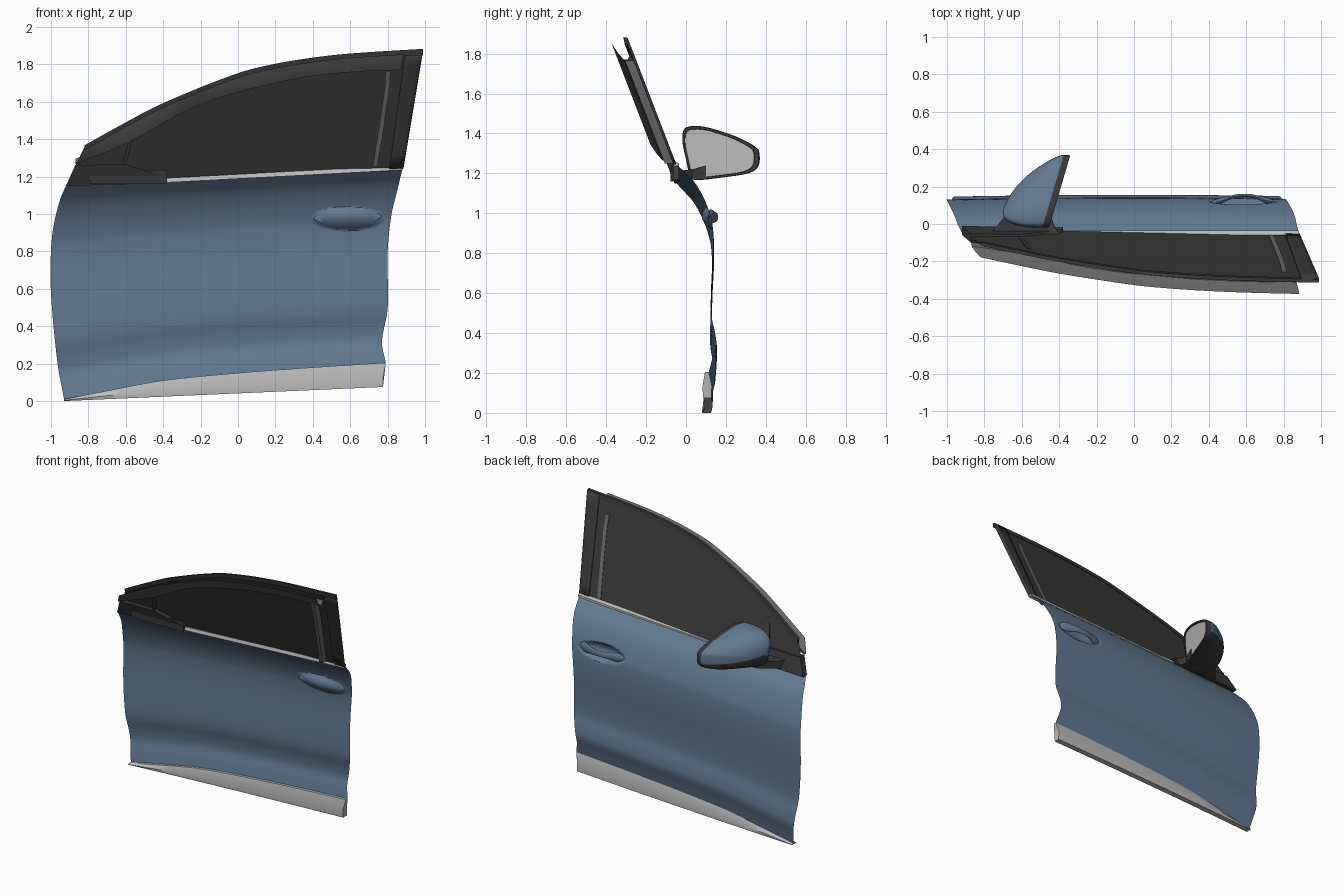
import bpy, bmesh
from math import sin, cos, pi, sqrt

if "Cube" in bpy.data.objects:
    bpy.data.objects.remove(bpy.data.objects["Cube"])


def material(name, rgb):
    m = bpy.data.materials.new(name)
    m.diffuse_color = (*rgb, 1)
    m.use_nodes = True
    m.node_tree.nodes["Principled BSDF"].inputs["Base Color"].default_value = m.diffuse_color
    return m


BLUE = material("blue_paint", (0.12, 0.19, 0.28))
DARK = material("dark_trim", (0.04, 0.04, 0.04))
MID = material("frame_grey", (0.14, 0.14, 0.14))
CHROME = material("light_trim", (0.5, 0.5, 0.5))


def curve(pts):
    """Smooth function through (position, value) points."""
    n = len(pts)
    m = []
    for i in range(n):
        a, b = pts[max(i - 1, 0)], pts[min(i + 1, n - 1)]
        m.append((b[1] - a[1]) / (b[0] - a[0]))

    def f(x):
        x = min(max(x, pts[0][0]), pts[-1][0])
        i = 0
        while i < n - 2 and x > pts[i + 1][0]:
            i += 1
        (x0, y0), (x1, y1) = pts[i], pts[i + 1]
        h = x1 - x0
        t = (x - x0) / h
        return ((2*t**3 - 3*t*t + 1) * y0 + (t**3 - 2*t*t + t) * h * m[i]
                + (3*t*t - 2*t**3) * y1 + (t**3 - t*t) * h * m[i + 1])
    return f


def loft(name, rings, mats, closed=False, caps=False, pick=None, angle=35):
    """Skin a list of equal-length point rings."""
    bm = bmesh.new()
    vs = [[bm.verts.new(p) for p in r] for r in rings]
    n = len(rings[0])
    for i in range(len(rings) - 1):
        for j in range(n if closed else n - 1):
            k = (j + 1) % n
            f = bm.faces.new((vs[i][j], vs[i][k], vs[i + 1][k], vs[i + 1][j]))
            f.material_index = pick(i, j) if pick else 0
    if caps:
        bm.faces.new(vs[0])
        bm.faces.new(vs[-1])
    bmesh.ops.recalc_face_normals(bm, faces=bm.faces)
    me = bpy.data.meshes.new(name)
    bm.to_mesh(me)
    bm.free()
    for m in mats:
        me.materials.append(m)
    ob = bpy.data.objects.new(name, me)
    bpy.context.collection.objects.link(ob)
    bpy.ops.object.select_all(action='DESELECT')
    ob.select_set(True)
    bpy.context.view_layer.objects.active = ob
    bpy.ops.object.shade_smooth_by_angle(angle=angle * pi / 180)
    return ob


def steps(n, a=0.0, b=1.0):
    return [a + (b - a) * i / n for i in range(n + 1)]


def plane_y(z):
    return -0.05 - 0.385 * (z - 1.22)


def belt(x):
    return 1.15 + (x + 0.92) * 0.0528


# Door skin: edge curves, bottom line and vertical section
left = curve([(0, -.93), (.17, -.965), (.5, -1), (.7, -1), (.82, -.985), (.94, -.95), (1, -.92)])
right = curve([(0, .79), (.11, .77), (.28, .8), (.57, .8), (.76, .82), (.88, .85), (1, .88)])
bottom = curve([(-.93, .01), (-.7, .055), (-.4, .11), (0, .15), (.4, .18), (.79, .205)])
section = curve([(0, .115), (.06, .13), (.13, .149), (.19, .145), (.28, .126), (.4, .126), (.6, .135),
                 (.72, .13), (.78, .115), (.85, .085), (.92, .04), (.97, -.012), (1, -.045)])


def skin(u, v):
    x = left(v) + (right(v) - left(v)) * u
    z = bottom(x) + (belt(x) - bottom(x)) * v
    y = section(v) + 0.01 * (1 - x * x) - 0.004
    e = ((x - .585) / .19) ** 2 + ((z - .975) / .062) ** 2
    if e < 1:
        y -= 0.045 * (1 - e)  # handle recess
    return x, y, z


loft("door_skin", [[skin(u, v) for v in steps(120)] for u in steps(140)], [BLUE])

# Lower sill trim
sill = []
for u in steps(40):
    x, y, t = skin(u, 0)
    b = 0.075 * u
    x2 = x - 0.015 * u
    h = t - b
    sill.append([(x, y, t), (x2, y + .015, b + h * .45), (x2, y + .012, b), (x2, y - .028, b),
                 (x2, y - .033, b + h * .4), (x, y - .02, t)])
loft("sill_trim", sill, [CHROME], True, True)

# Belt moulding
loft("belt_moulding", [[(x, -.052 + dy, belt(x) + dz) for dy, dz in
                        ((.018, -.008), (.018, .006), (-.006, .014), (-.012, -.01))]
                       for x in steps(20, -.4, .882)], [CHROME], True, True)

# Window glass up to the roof line
roof = curve([(-.82, 1.365), (-.6, 1.487), (-.4, 1.59), (0, 1.75), (.2, 1.8), (.4, 1.833), (.6, 1.855), (.99, 1.88)])


def sheet(x0, x1, t0, t1, off, n=50):
    rows = []
    for u in steps(n):
        xb, xt = x0 + (x1 - x0) * u, t0 + (t1 - t0) * u
        zb, zt = belt(xb), roof(xt) - .004
        rows.append([(xb + (xt - xb) * v, plane_y(zb + (zt - zb) * v) + off, zb + (zt - zb) * v)
                     for v in steps(8)])
    return rows


loft("window_glass", sheet(-.92, .81, -.82, .895, 0), [DARK])


def slab(name, rows, depth, mat):
    ob = loft(name, rows, [mat])
    md = ob.modifiers.new("thickness", 'SOLIDIFY')
    md.thickness, md.offset = depth, 0
    return ob


slab("pillar_cover", sheet(.81, .885, .895, .99, .004, 4), .014, DARK)

# Outer roof seal
loft("roof_seal", [[(x, plane_y(roof(x)) + dy, roof(x) + dz) for dy, dz in
                    ((.016, -.03), (.008, .001), (-.01, .003), (-.004, -.03))]
                   for x in steps(60, -.82, .99)], [DARK], True, True)

# Inner window channel: U section hanging behind the glass
opening = curve([(-.87, 1.265), (-.58, 1.385), (-.2, 1.585), (.28, 1.717), (.6, 1.758), (.87, 1.77)])
channel = []
for u in steps(70):
    xo, xl = -.87 + 1.74 * u, -.82 + 1.705 * u
    zo, zl = opening(xo), roof(xl) - .02
    yo, yl = plane_y(zo) - .05, plane_y(zl) - .08
    channel.append([(xl, yl, zl), (xl * .4 + xo * .6, yl * .4 + yo * .6 - .004, zl * .4 + zo * .6),
                    (xo, yo, zo), (xo, yo + .02, zo), (xo, plane_y(zo + .03) - .004, zo + .03)])
loft("window_channel", channel, [MID])


def bar(name, pts, w, depth, mat):
    loft(name, [[(x + dx, plane_y(z) + dy, z) for dx, dy in ((-w, -depth), (w, -depth), (w, .004), (-w, .004))]
                for x, z in pts], [mat], True, True)


# Rear window run and front quarter divider
bar("rear_window_run", [(.732, 1.25), (.765, 1.45), (.798, 1.68), (.802, 1.765)], .013, .045, MID)
bar("quarter_divider", [(-.615, 1.25), (-.572, 1.4), (-.56, 1.44)], .01, .02, DARK)

# Sail panel at the foot of the front pillar
sail = [(-.92, 1.15), (-.87, 1.262), (-.6, 1.265), (-.38, 1.2), (-.38, 1.165)]
loft("sail_panel", [[(x, plane_y(z) + d, z) for x, z in sail] for d in (-.035, .012)], [DARK], True, True)

# Mirror foot
foot = [(-.078, -.79, -.38, 1.16, 1.235), (-.02, -.74, -.42, 1.163, 1.215),
        (.03, -.7, -.44, 1.17, 1.22), (.1, -.64, -.42, 1.18, 1.24)]
loft("mirror_foot", [[(a, y, c), (b, y, c), (b, y, d), (a, y, d)] for y, a, b, c, d in foot],
     [DARK], True, True)

# Mirror housing: one outline domed forward from the rear rim
ctrl = [(-.018, 1.36), (-.01, 1.42), (.03, 1.437), (.11, 1.43), (.25, 1.385), (.345, 1.335), (.368, 1.3),
        (.362, 1.235), (.31, 1.2), (.17, 1.178), (.05, 1.167), (.02, 1.19), (.0, 1.27)]
k = list(range(-2, len(ctrl) + 3))
oy = curve([(i, ctrl[i % 13][0]) for i in k])
oz = curve([(i, ctrl[i % 13][1]) for i in k])
outline = [(oy(13 * i / 78), oz(13 * i / 78)) for i in range(78)]
CY, CZ = .11, 1.29


def mirror_ring(s, t=0.0, dx=0.0):
    ring = []
    for y, z in outline:
        y, z = CY + (y - CY) * s, CZ + (z - CZ) * s
        d = .24 * sqrt(max(0, 1 - ((y + .03) / .41) ** 2)) + .01
        ring.append((-.458 + (y + .03) * .295 + dx - d * t, y, z))
    return ring


rings = [mirror_ring(.88, 0, -.014), mirror_ring(.9, 0, 0), mirror_ring(.98, 0, 0), mirror_ring(1, 0, -.01),
         mirror_ring(1, 0, -.035)]
for i in range(1, 15):
    t = sin(i / 14 * pi / 2)
    rings.append(mirror_ring(max(.01, (1 - t ** 2.6) ** (1 / 2.6)), t, -.035))
loft("mirror_housing", rings, [BLUE, DARK], True,
     pick=lambda i, j: 1 if i < 4 or outline[j][1] < 1.245 else 0, angle=50)
loft("mirror_glass", [mirror_ring(.9, 0, -.008), mirror_ring(.005, 0, -.008)], [CHROME], True)

# Door handle grip bridging the recess
hy = curve([(-1, .112), (-.7, .122), (-.3, .146), (0, .152), (.3, .148), (.7, .125), (1, .112)])
hz = curve([(-1, .003), (-.75, .03), (-.4, .024), (0, .02), (.4, .026), (.75, .034), (1, .003)])
hd = curve([(-1, .003), (-.75, .016), (-.4, .01), (0, .009), (.4, .01), (.75, .016), (1, .003)])
loft("door_handle", [[(.585 + .182 * s, hy(s) + hd(s) * cos(a * pi / 8), .98 + .006 * s + hz(s) * sin(a * pi / 8))
                      for a in range(16)] for s in steps(36, -1, 1)], [BLUE], True, True)
